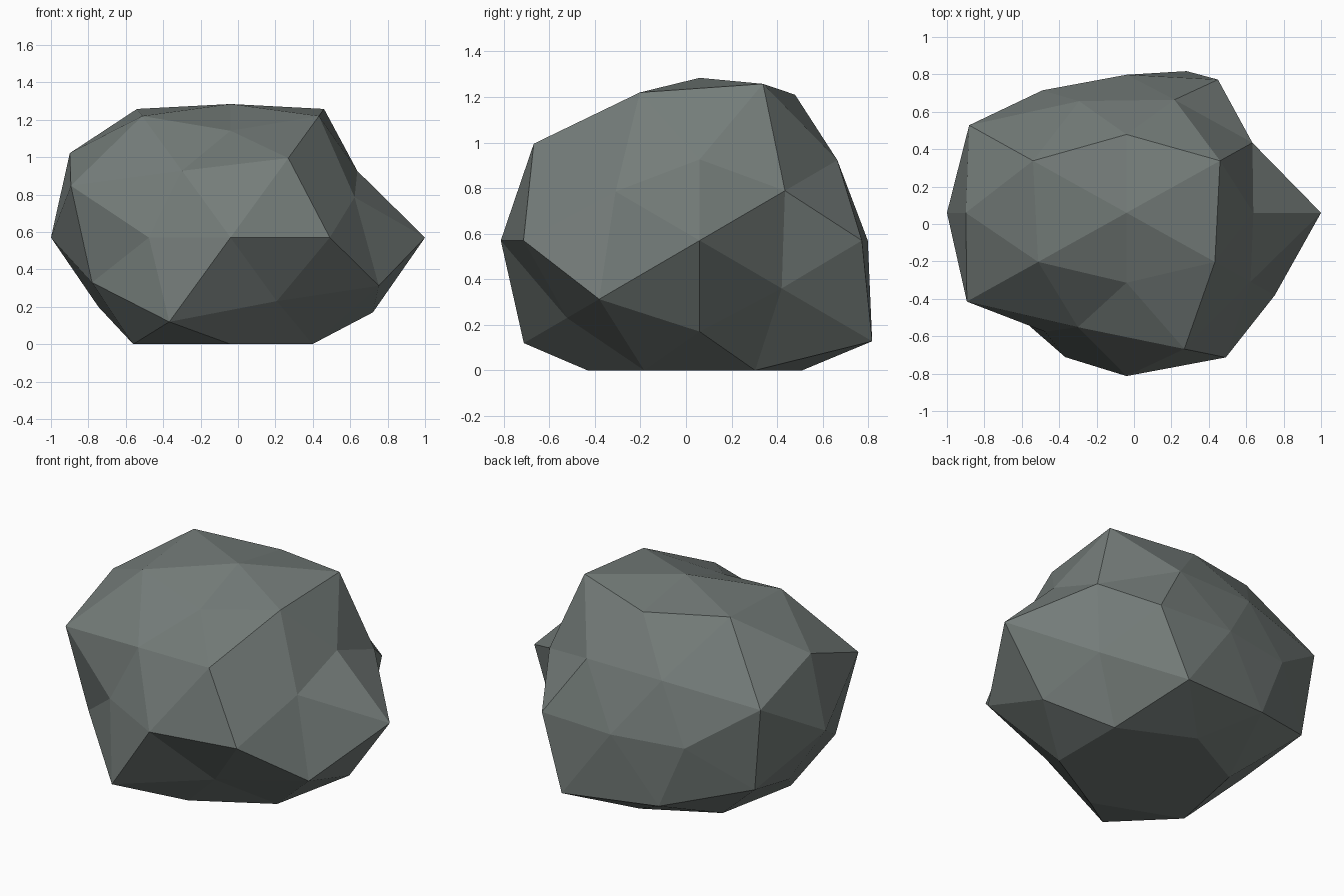
import bpy, bmesh
from itertools import product
from mathutils import Vector

if "Cube" in bpy.data.objects:
    bpy.data.objects.remove(bpy.data.objects["Cube"])

CENTRE = Vector((-0.04, 0.06, 0.57))
SQUASH = Vector((1.0, 0.9, 0.85))

# Direction families of a once-subdivided icosahedron, each with one radius
# per sign choice, ordered + before - over the non-zero components.
FAMILIES = [
    ((1, 0, 0), (1.04, 0.96)),
    ((0, 1, 0), (0.82, 0.97)),
    ((0, 0, 1), (0.84, 0.84)),
    ((0, 0.5257, 0.8507), (0.885, 0.95, 0.79, 1.04)),
    ((0.5257, 0.8507, 0), (0.93, 1.01, 0.855, 0.83)),
    ((0.8507, 0, 0.5257), (0.797, 0.895, 1.01, 0.83)),
    ((0.809, 0.5, 0.309), (0.832, 0.80, 0.82, 0.98, 1.04, 0.96, 1.055, 0.915)),
    ((0.5, 0.309, 0.809), (1.0, 0.875, 0.945, 0.875, 1.0, 0.83, 0.945, 1.04)),
    ((0.309, 0.809, 0.5), (0.83, 1.04, 1.0, 0.80, 0.82, 0.925, 0.84, 1.06)),
]

# Even ball of 80 triangles
bm = bmesh.new()
radius = {}
for base, radii in FAMILIES:
    signs = product(*[(1, -1) if c else (1,) for c in base])
    for sign, r in zip(signs, radii):
        v = bm.verts.new([c * s for c, s in zip(base, sign)])
        radius[v] = r
bmesh.ops.convex_hull(bm, input=list(bm.verts))

# Push each corner in or out, squash, and flatten the underside
for v, r in radius.items():
    v.co = CENTRE + v.co * r * SQUASH
    v.co.z = max(v.co.z, 0.0)
bmesh.ops.recalc_face_normals(bm, faces=bm.faces)

mesh = bpy.data.meshes.new("boulder")
bm.to_mesh(mesh)
bm.free()

# Grey stone
stone = bpy.data.materials.new("grey_stone")
stone.diffuse_color = (0.175, 0.202, 0.192, 1)
stone.use_nodes = True
stone.node_tree.nodes["Principled BSDF"].inputs["Base Color"].default_value = stone.diffuse_color
mesh.materials.append(stone)
boulder = bpy.data.objects.new("boulder", mesh)
bpy.context.collection.objects.link(boulder)
